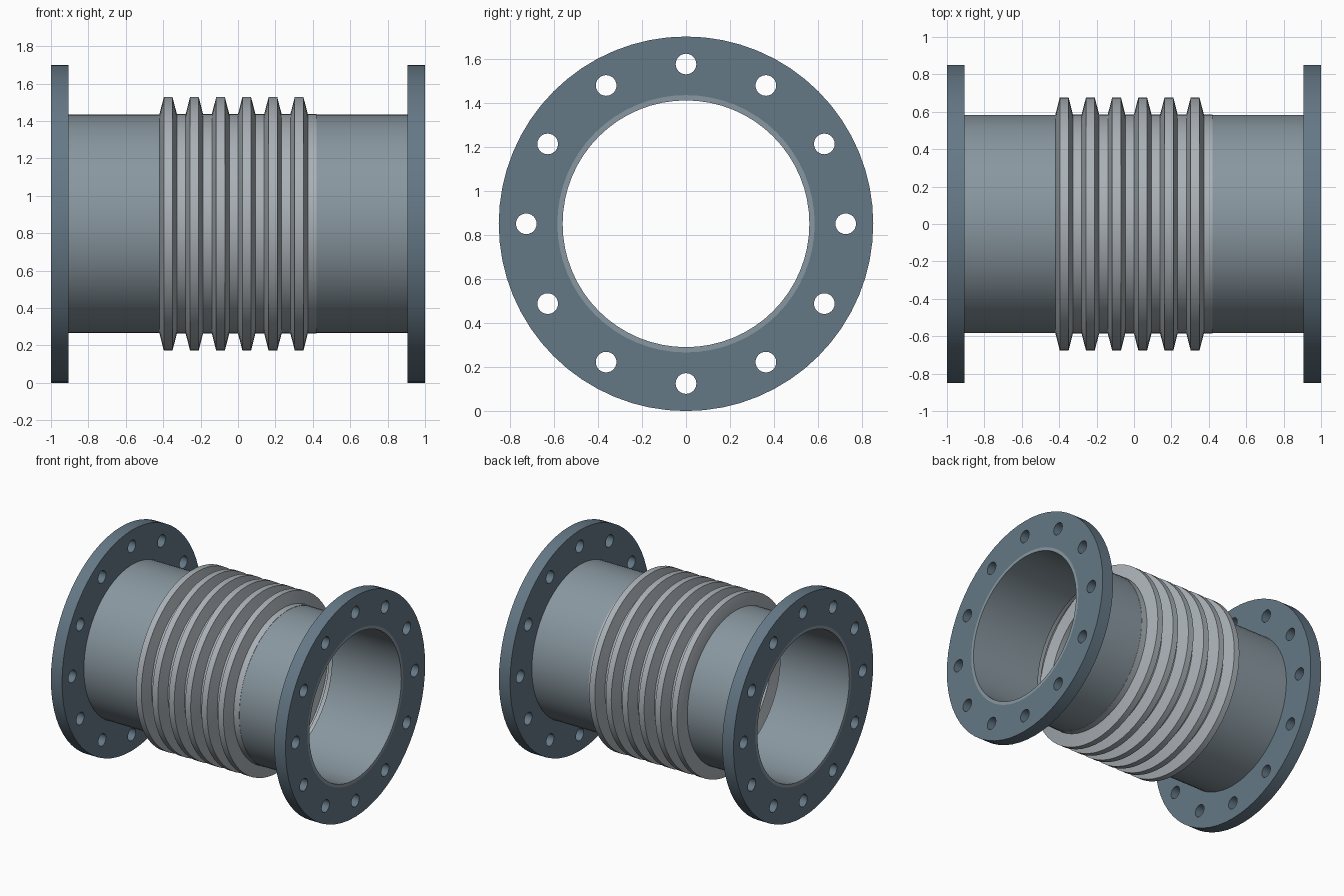
import bpy, bmesh
from math import pi, sin, cos, radians

if "Cube" in bpy.data.objects:
    bpy.data.objects.remove(bpy.data.objects["Cube"])

AXIS_Z = 0.85
SIDES = 64


def paint(obj, name, rgb):
    mat = bpy.data.materials.get(name) or bpy.data.materials.new(name)
    mat.diffuse_color = (*rgb, 1)
    mat.use_nodes = True
    mat.node_tree.nodes["Principled BSDF"].inputs["Base Color"].default_value = mat.diffuse_color
    obj.data.materials.clear()
    obj.data.materials.append(mat)


def finish(name, bm):
    bmesh.ops.remove_doubles(bm, verts=bm.verts, dist=1e-5)
    bmesh.ops.recalc_face_normals(bm, faces=bm.faces)
    mesh = bpy.data.meshes.new(name)
    bm.to_mesh(mesh)
    bm.free()
    obj = bpy.data.objects.new(name, mesh)
    bpy.context.collection.objects.link(obj)
    obj.location.z = AXIS_Z
    bpy.ops.object.select_all(action='DESELECT')
    obj.select_set(True)
    bpy.context.view_layer.objects.active = obj
    bpy.ops.object.shade_smooth_by_angle(angle=radians(25))
    return obj


def lathe(name, profile):
    """Spin a closed (x, radius) profile about the x axis."""
    bm = bmesh.new()
    vs = [bm.verts.new((x, 0, r)) for x, r in profile]
    es = [bm.edges.new((vs[i - 1], vs[i])) for i in range(len(vs))]
    bmesh.ops.spin(bm, geom=vs + es, cent=(0, 0, 0), axis=(1, 0, 0),
                   angle=2 * pi, steps=SIDES, use_merge=True)
    return finish(name, bm)


def plate(name, circles, half_thickness):
    """Extruded disc: the first circle is the rim, the others are holes."""
    curve = bpy.data.curves.new(name + "_outline", 'CURVE')
    curve.dimensions = '2D'
    curve.fill_mode = 'BOTH'
    curve.extrude = half_thickness
    for cx, cy, r, n in circles:
        sp = curve.splines.new('POLY')
        sp.points.add(n - 1)
        sp.use_cyclic_u = True
        for i, p in enumerate(sp.points):
            a = 2 * pi * i / n
            p.co = (cx + r * cos(a), cy + r * sin(a), 0, 1)
    temp = bpy.data.objects.new(name + "_outline", curve)
    bpy.context.collection.objects.link(temp)
    dg = bpy.context.evaluated_depsgraph_get()
    mesh = bpy.data.meshes.new_from_object(temp.evaluated_get(dg))
    bm = bmesh.new()
    bm.from_mesh(mesh)
    bpy.data.objects.remove(temp)
    return finish(name, bm)


# bolted flanges and pipe stubs at both ends
bolts = [(0.725 * cos(i * pi / 6), 0.725 * sin(i * pi / 6), 0.047, 24) for i in range(12)]
for side, s in (("left", -1), ("right", 1)):
    flange = plate(side + "_flange", [(0, 0, 0.85, SIDES), (0, 0, 0.584, SIDES)] + bolts, 0.0475)
    flange.rotation_euler.y = pi / 2
    flange.location.x = s * 0.9525
    paint(flange, "flange_blue", (0.13, 0.19, 0.24))

    pipe = lathe(side + "_pipe", [(s * 0.41, 0.56), (s * 0.41, 0.584), (s * 1.0, 0.584), (s * 1.0, 0.56)])
    paint(pipe, "pipe_steel", (0.25, 0.31, 0.35))

# corrugated bellows: six ridges, thin wall
PITCH, LOW, HIGH, WALL = 0.14, 0.586, 0.677, 0.012
outer = []
for k in range(6):
    x = -0.42 + k * PITCH
    outer += [(x, LOW), (x + PITCH / 6, HIGH), (x + PITCH / 2, HIGH), (x + PITCH * 2 / 3, LOW)]
outer.append((0.42, LOW))
inner = [(x, r - WALL) for x, r in reversed(outer)]
paint(lathe("bellows", outer + inner), "bellows_steel", (0.40, 0.44, 0.47))
